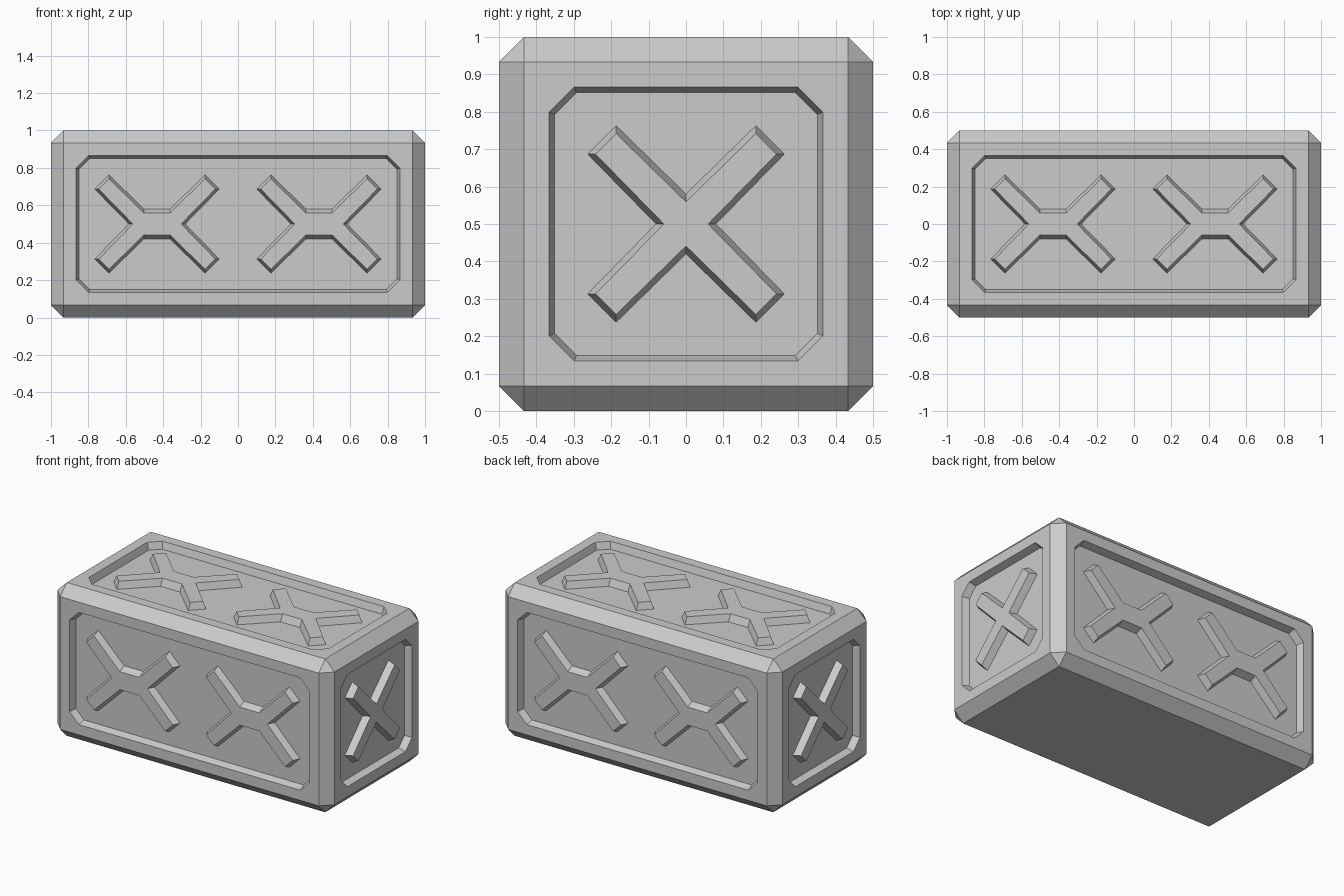
import bpy
import bmesh
from mathutils import Matrix, Vector

if "Cube" in bpy.data.objects:
    bpy.data.objects.remove(bpy.data.objects["Cube"])

CHAMFER, DEPTH, SLOPE = 0.067, 0.045, 0.015
CENTRE = Vector((0, 0, 0.5))

grey = bpy.data.materials.new("Plain Grey")
grey.use_nodes = True
grey.diffuse_color = (0.6, 0.6, 0.6, 1)
grey.node_tree.nodes["Principled BSDF"].inputs["Base Color"].default_value = grey.diffuse_color


def finish(name, bm):
    bmesh.ops.recalc_face_normals(bm, faces=bm.faces)
    mesh = bpy.data.meshes.new(name)
    bm.to_mesh(mesh)
    bm.free()
    mesh.materials.append(grey)
    obj = bpy.data.objects.new(name, mesh)
    bpy.context.collection.objects.link(obj)
    return obj


def mirrored(quarter):
    """Outline from its first-quadrant points, mirrored both ways."""
    points = []
    for i, (su, sv) in enumerate([(1, 1), (-1, 1), (-1, -1), (1, -1)]):
        for u, v in (quarter if i % 2 == 0 else quarter[::-1]):
            p = (u * su, v * sv)
            if not any(abs(p[0] - q[0]) + abs(p[1] - q[1]) < 1e-5 for q in points):
                points.append(p)
    return points


def tapered(name, low, low_n, high, high_n, matrix):
    """Solid between two matching outlines at two heights."""
    bm = bmesh.new()
    a = [bm.verts.new(matrix @ Vector((u, v, low_n))) for u, v in low]
    b = [bm.verts.new(matrix @ Vector((u, v, high_n))) for u, v in high]
    for i in range(len(a)):
        j = (i + 1) % len(a)
        bm.faces.new((a[i], a[j], b[j], b[i]))
    bm.faces.new(a[::-1])
    bm.faces.new(b)
    return finish(name, bm)


def panel_outline(half_u, half_v, grow):
    """Rectangle with cut corners, offset outward by grow."""
    u, v = half_u - 2 * CHAMFER + grow, half_v - 2 * CHAMFER + grow
    cut = CHAMFER + grow * 0.586
    return mirrored([(u, v - cut), (u - cut, v)])


def cross_outline(stretch, inset):
    """Diagonal cross, pulled apart sideways by stretch."""
    waist, near, far = 0.08 - inset, 0.187, 0.263 - inset
    return mirrored([(stretch + waist, 0), (stretch + far, near),
                     (stretch + near, far), (stretch, waist)])


# Chamfered box body
bm = bmesh.new()
bmesh.ops.create_cube(bm, size=1, matrix=Matrix.Translation(CENTRE) @ Matrix.Diagonal((2, 1, 1, 1)))
bmesh.ops.bevel(bm, geom=bm.edges[:], offset=CHAMFER, segments=1, affect='EDGES', profile=0.5)
body = finish("crate_body", bm)

# Decorated sides: name, outward normal, sideways axis, half width, half size outward
sides = [
    ("front", (0, -1, 0), (1, 0, 0), 1.0, 0.5),
    ("back", (0, 1, 0), (-1, 0, 0), 1.0, 0.5),
    ("top", (0, 0, 1), (1, 0, 0), 1.0, 0.5),
    ("left", (1, 0, 0), (0, 1, 0), 0.5, 1.0),
    ("right", (-1, 0, 0), (0, -1, 0), 0.5, 1.0),
]

for name, normal, across, half_u, half_n in sides:
    n, u = Vector(normal), Vector(across)
    frame = Matrix((u, n.cross(u), n)).transposed().to_4x4()
    frame.translation = CENTRE + n * half_n

    # Recessed panel
    cutter = tapered(name + "_cutter", panel_outline(half_u, 0.5, -SLOPE), -DEPTH,
                     panel_outline(half_u, 0.5, SLOPE), DEPTH, frame)
    cutter.hide_render = True
    mod = body.modifiers.new(name + "_recess", 'BOOLEAN')
    mod.operation, mod.solver, mod.object = 'DIFFERENCE', 'EXACT', cutter
    bpy.context.view_layer.objects.active = body
    bpy.ops.object.modifier_apply(modifier=mod.name)
    bpy.data.objects.remove(cutter)

    # Raised crosses: two stretched ones on long sides, one on the ends
    long_side = half_u > 0.5
    for i, offset in enumerate((-0.433, 0.433) if long_side else (0,)):
        stretch = 0.07 if long_side else 0
        tapered(f"{name}_cross_{i + 1}", cross_outline(stretch, 0), -DEPTH,
                cross_outline(stretch, 0.021), 0, frame @ Matrix.Translation((offset, 0, 0)))
